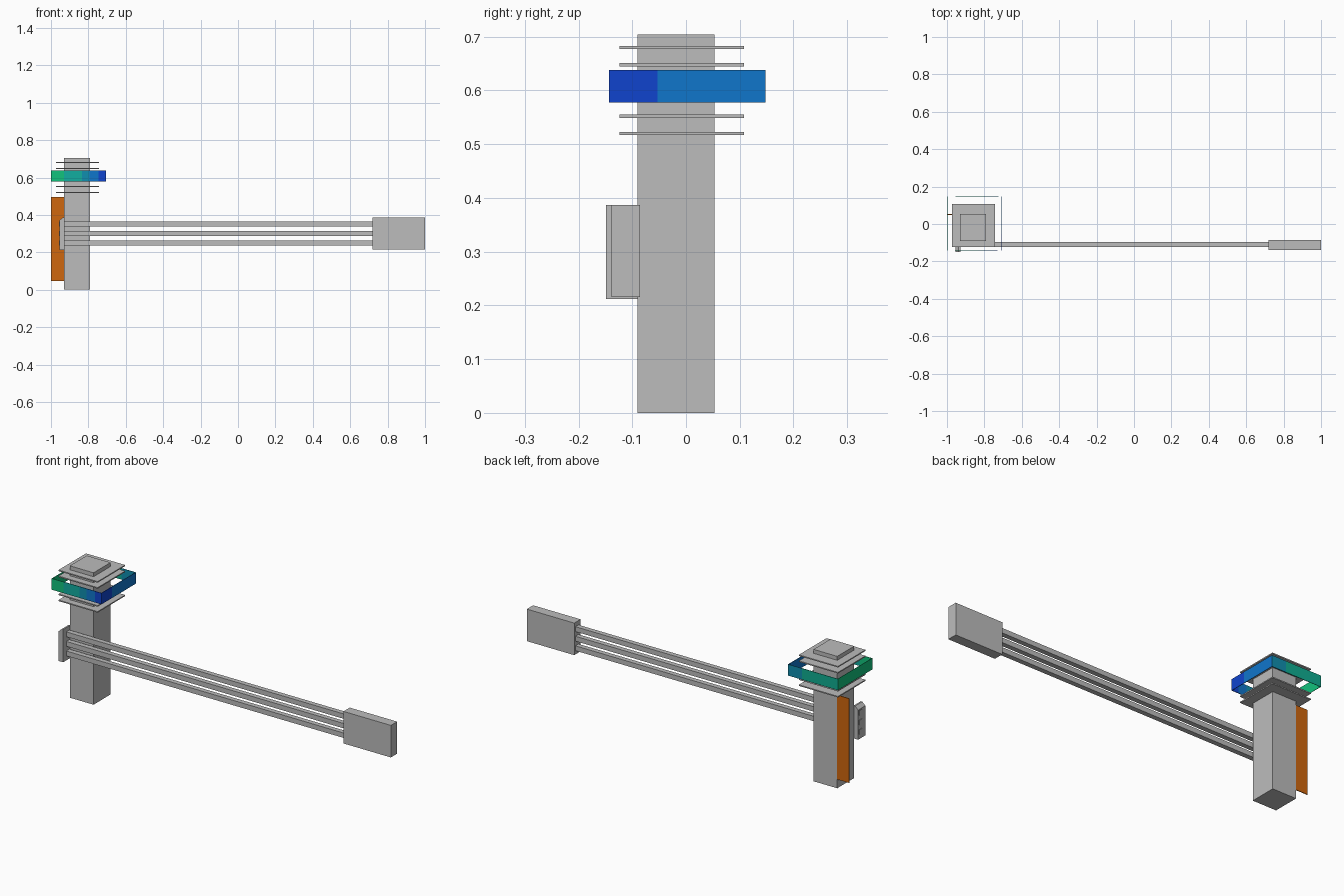
import bpy, bmesh

if "Cube" in bpy.data.objects:
    bpy.data.objects.remove(bpy.data.objects["Cube"])


def material(name, rgb):
    """Flat material from 8-bit display colour, stored as linear values."""
    lin = [((c / 255 + 0.055) / 1.055) ** 2.4 if c > 10 else c / 255 / 12.92 for c in rgb]
    m = bpy.data.materials.new(name)
    m.use_nodes = True
    m.diffuse_color = (*lin, 1)
    m.node_tree.nodes["Principled BSDF"].inputs["Base Color"].default_value = (*lin, 1)
    return m


GREY = material("grey metal", (188, 188, 188))
ORANGE = material("orange", (207, 103, 14))
BAND = [material(n, c) for n, c in (
    ("green", (18, 194, 124)),
    ("teal", (18, 174, 160)),
    ("blue green", (16, 142, 175)),
    ("blue", (16, 118, 203)),
    ("deep blue", (16, 68, 205)),
    ("sea green", (16, 174, 145)))]


def finish(name, bm, mats):
    mesh = bpy.data.meshes.new(name)
    bm.to_mesh(mesh)
    bm.free()
    for m in mats:
        mesh.materials.append(m)
    ob = bpy.data.objects.new(name, mesh)
    bpy.context.collection.objects.link(ob)
    return ob


def box(name, x, y, z, mat=GREY):
    """Box from its (min, max) extent on each axis."""
    bm = bmesh.new()
    bmesh.ops.create_cube(bm, size=1)
    for v in bm.verts:
        for i, (lo, hi) in enumerate((x, y, z)):
            v.co[i] = hi if v.co[i] > 0 else lo
    return finish(name, bm, [mat])


# Upright post
box("post", (-0.93, -0.79), (-0.09, 0.053), (0, 0.704))

# Thin square plates stacked around the top of the post
for i, z in enumerate((0.52, 0.552, 0.648, 0.680)):
    box(f"collar_plate_{i + 1}", (-0.973, -0.742), (-0.124, 0.108), (z - 0.003, z + 0.003))

# Thin upright sheet on the side of the post
box("orange_panel", (-1.0, -0.93), (0.049, 0.053), (0.047, 0.497), ORANGE)

# Open square band, one colour per vertical strip, walked anticlockwise
X0, X1, Y0, Y1 = -1.0, -0.706, -0.143, 0.148
strips = [((X0, Y0), 0), ((-0.93, Y0), 1), ((-0.835, Y0), 2), ((-0.795, Y0), 3),
          ((-0.745, Y0), 4), ((X1, Y0), 4), ((X1, -0.053), 3),
          ((X1, Y1), 2), ((-0.79, Y1), 5), ((X0, Y1), 0)]
bm = bmesh.new()
low = [bm.verts.new((*p, 0.578)) for p, _ in strips]
high = [bm.verts.new((*p, 0.638)) for p, _ in strips]
for i, (_, colour) in enumerate(strips):
    j = (i + 1) % len(strips)
    bm.faces.new((low[i], low[j], high[j], high[i])).material_index = colour
band = finish("colour_band", bm, BAND)
wall = band.modifiers.new("wall", "SOLIDIFY")
wall.thickness = 0.003
wall.offset = -1

# Bracket with a sloped top outer edge, extruded front to back
bm = bmesh.new()
profile = [(-0.928, 0.212), (-0.928, 0.387), (-0.937, 0.387), (-0.955, 0.37), (-0.955, 0.212)]
face = bm.faces.new([bm.verts.new((x, -0.149, z)) for x, z in profile])
ext = bmesh.ops.extrude_face_region(bm, geom=[face])
bmesh.ops.translate(bm, vec=(0, 0.061, 0),
                    verts=[g for g in ext["geom"] if isinstance(g, bmesh.types.BMVert)])
bmesh.ops.recalc_face_normals(bm, faces=bm.faces)
finish("bracket", bm, [GREY])

# Three parallel rails from the bracket to the end block
for i, z in enumerate((0.249, 0.300, 0.351)):
    box(f"rail_{i + 1}", (-0.957, 0.73), (-0.122, -0.096), (z - 0.013, z + 0.013))

# End block
box("end_block", (0.72, 1.0), (-0.139, -0.086), (0.216, 0.387))
